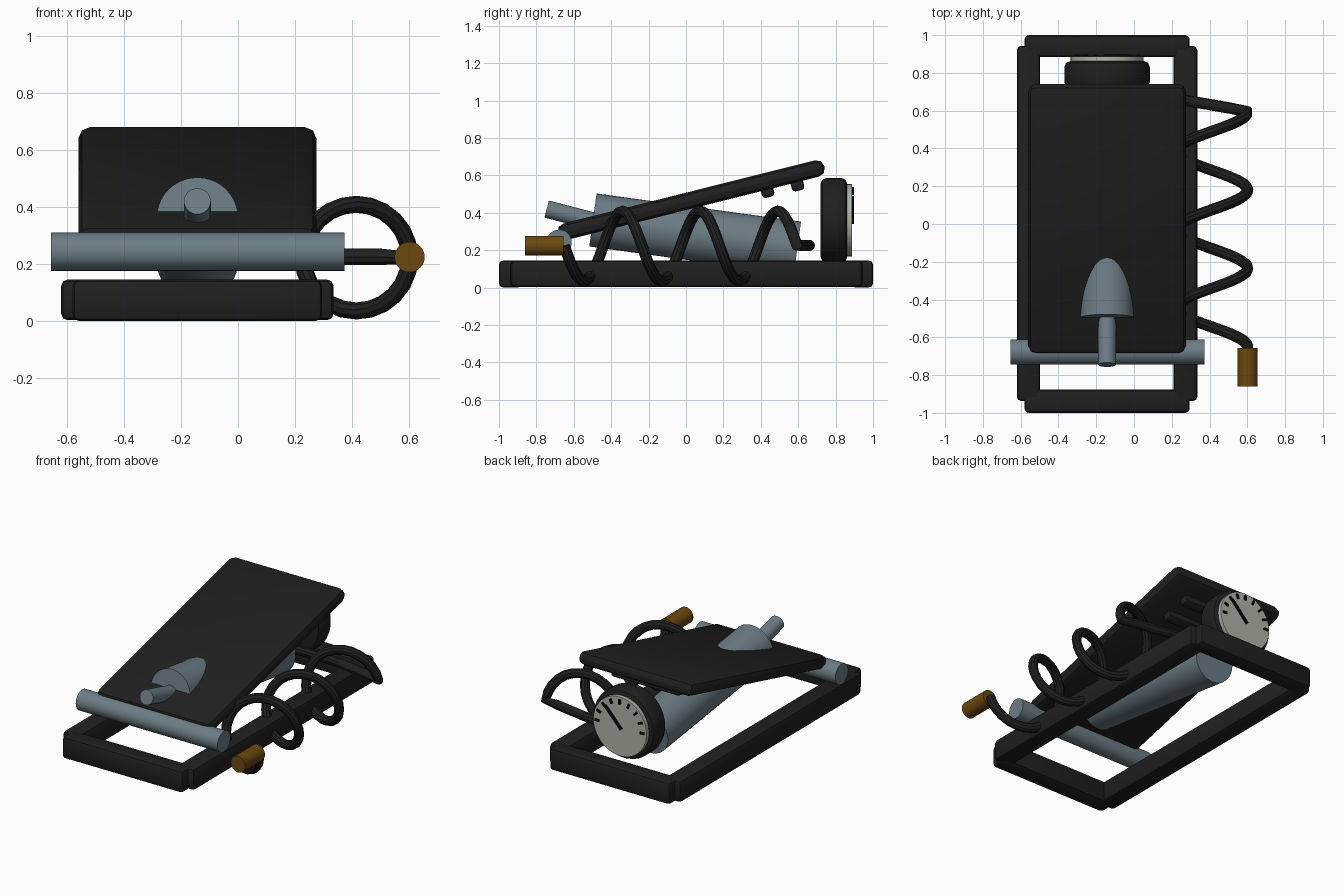
import bpy, bmesh, math
from mathutils import Vector

if "Cube" in bpy.data.objects:
    bpy.data.objects.remove(bpy.data.objects["Cube"])

def mat(name, rgb):
    m = bpy.data.materials.new(name)
    m.diffuse_color = (*rgb, 1)
    m.use_nodes = True
    m.node_tree.nodes["Principled BSDF"].inputs["Base Color"].default_value = m.diffuse_color
    return m

DARK = mat("dark_rubber", (0.014, 0.014, 0.014))
STEEL = mat("blue_grey_steel", (0.15, 0.205, 0.235))
BRASS = mat("brass", (0.15, 0.065, 0.005))
WHITE = mat("dial_white", (0.42, 0.45, 0.38))
BLACK = mat("dial_black", (0.003, 0.003, 0.003))
CX = -0.1425  # centre line of the pump body

def finish(bm, name, material, smooth=True):
    me = bpy.data.meshes.new(name)
    bm.to_mesh(me)
    bm.free()
    ob = bpy.data.objects.new(name, me)
    bpy.context.collection.objects.link(ob)
    me.materials.append(material)
    if smooth:
        shade(ob)
    return ob

def shade(ob):
    bpy.ops.object.select_all(action='DESELECT')
    ob.select_set(True)
    bpy.context.view_layer.objects.active = ob
    bpy.ops.object.shade_smooth_by_angle(angle=math.radians(35))

def box(name, lo, hi, material, bevel=0.0, segs=2):
    lo, hi = Vector(lo), Vector(hi)
    bm = bmesh.new()
    bmesh.ops.create_cube(bm, size=1)
    bmesh.ops.scale(bm, vec=hi - lo, verts=bm.verts)
    if bevel:
        bmesh.ops.bevel(bm, geom=bm.edges[:], offset=bevel, segments=segs,
                        profile=0.5, affect='EDGES')
    ob = finish(bm, name, material)
    ob.location = (lo + hi) / 2
    return ob

def rod(name, a, b, r, material, bevel=0.0, n=32):
    a, b = Vector(a), Vector(b)
    bm = bmesh.new()
    bmesh.ops.create_cone(bm, cap_ends=True, segments=n, radius1=r, radius2=r,
                          depth=(b - a).length)
    if bevel:
        rims = [e for e in bm.edges if abs(e.verts[0].co.z - e.verts[1].co.z) < 1e-5]
        bmesh.ops.bevel(bm, geom=rims, offset=bevel, segments=2, profile=0.5,
                        affect='EDGES')
    ob = finish(bm, name, material)
    ob.location = (a + b) / 2
    ob.rotation_euler = (b - a).to_track_quat('Z', 'Y').to_euler()
    return ob

# base frame: two long rails and two cross bars
for side, x0, x1 in (("left", -0.62, -0.497), ("right", 0.208, 0.335)):
    box(f"base_rail_{side}", (x0, -0.937, 0.003), (x1, 0.943, 0.145), DARK, 0.022)
for end, y0, y1 in (("front", -1.0, -0.877), ("back", 0.883, 1.0)):
    box(f"base_bar_{end}", (-0.58, y0, 0), (0.295, y1, 0.145), DARK, 0.022)

# pivot bar, pump cylinder, piston rod
rod("pivot_bar", (-0.655, -0.678, 0.243), (0.373, -0.678, 0.243), 0.067, STEEL)
rod("pump_cylinder", (CX, -0.4975, 0.3615), (CX, 0.5955, 0.211), 0.143, STEEL, n=40)
rod("piston_rod", (CX, -0.745, 0.42), (CX, -0.40, 0.33), 0.047, STEEL)

# foot pedal, tilted, with grip ribs below
TILT = math.atan(0.251)
pedal = box("foot_pedal", (CX - 0.4175, -0.735, -0.045), (CX + 0.4175, 0.735, 0.045), DARK, 0.042)
pedal.location = (CX, 0.028, 0.468)
pedal.rotation_euler = (TILT, 0, 0)
for i, (y, z) in enumerate(((0.435, 0.52), (0.595, 0.555))):
    rib = box(f"pedal_rib_{i}", (-0.25, -0.034, -0.035), (0.25, 0.034, 0.035), DARK, 0.018)
    rib.location = (CX, y, z - 0.003)
    rib.rotation_euler = (TILT, 0, 0)

# pressure gauge: housing, dial, needle and ticks
GZ = 0.36
rod("gauge_housing", (CX, 0.72, GZ), (CX, 0.862, GZ), 0.226, DARK, 0.03, n=40)
rod("gauge_dial", (CX, 0.855, GZ), (CX, 0.888, GZ), 0.193, WHITE, n=40)

def mark(name, ang, r0, r1, w):
    ob = box(name, (r0, -0.006, -w / 2), (r1, 0.006, w / 2), BLACK)
    rm = (r0 + r1) / 2
    ob.location = (CX + rm * math.cos(ang), 0.892, GZ + rm * math.sin(ang))
    ob.rotation_euler = (0, -ang, 0)

mark("gauge_needle", math.radians(47), -0.02, 0.155, 0.018)
for i in range(9):
    mark(f"gauge_tick_{i}", math.radians(22.5 * i), 0.148, 0.178, 0.013)

# coiled hose: feed run, then three turns
pts = [(CX, 0.66, 0.225), (0.15, 0.66, 0.225), (0.27, 0.655, 0.225), (0.50, 0.615, 0.225)]
N = 24
for k in range(3 * N + 1):
    t = 2 * math.pi * k / N
    pts.append((0.415 + 0.187 * math.cos(t), 0.595 - 0.415 * k / N,
                0.222 + 0.187 * math.sin(t)))
cu = bpy.data.curves.new("hose", 'CURVE')
cu.dimensions = '3D'
cu.bevel_depth = 0.03
cu.bevel_resolution = 3
cu.use_fill_caps = True
sp = cu.splines.new('POLY')
sp.points.add(len(pts) - 1)
for p, c in zip(sp.points, pts):
    p.co = (*c, 1)
hose = bpy.data.objects.new("hose", cu)
bpy.context.collection.objects.link(hose)
cu.materials.append(DARK)
bpy.ops.object.select_all(action='DESELECT')
hose.select_set(True)
bpy.context.view_layer.objects.active = hose
bpy.ops.object.convert(target='MESH')
shade(bpy.context.view_layer.objects.active)

# brass hose nozzle
rod("hose_nozzle", (0.602, -0.86, 0.224), (0.602, -0.656, 0.224), 0.053, BRASS)
